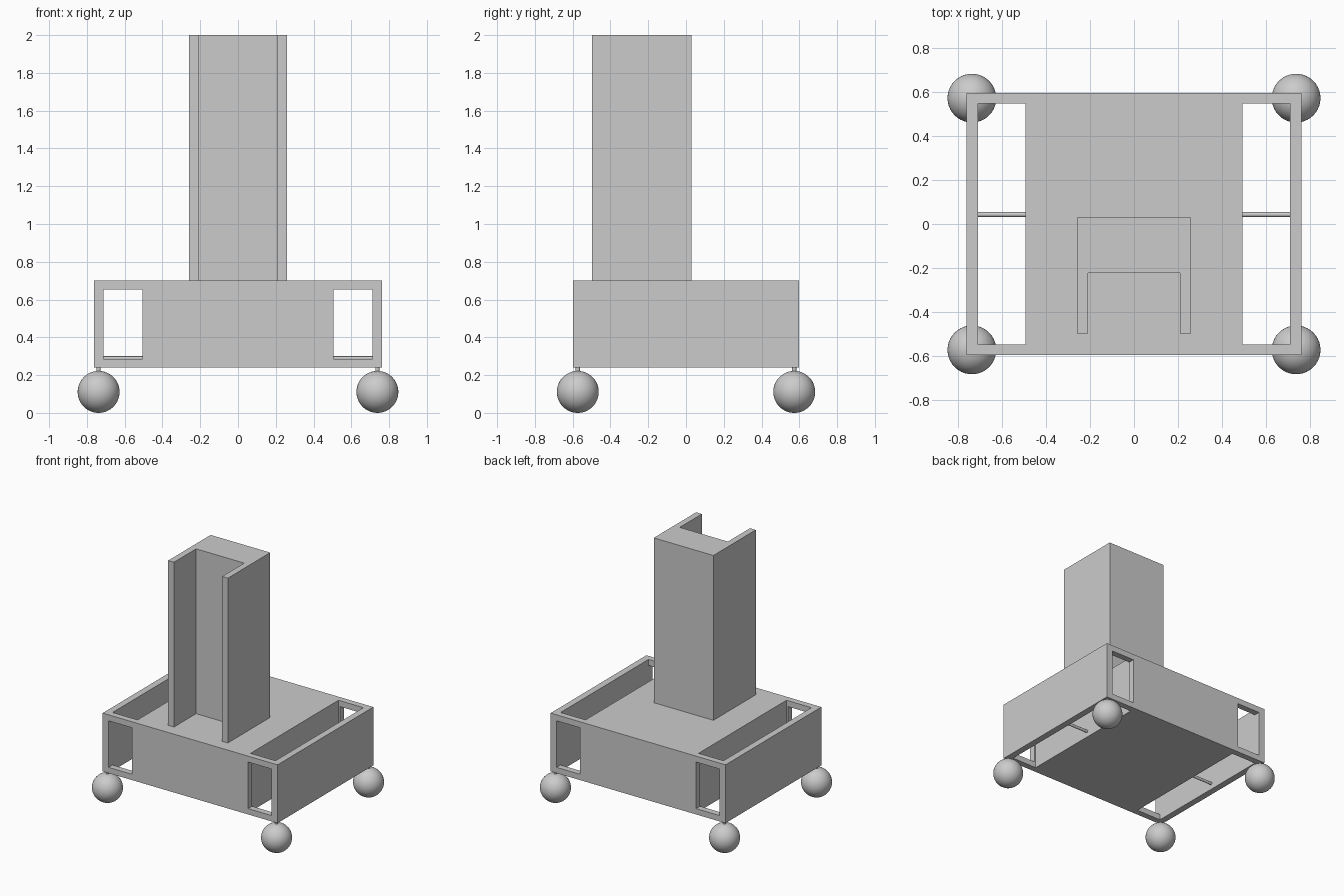
import bpy
import bmesh
from mathutils import Matrix, Vector

cube = bpy.data.objects.get("Cube")
if cube:
    bpy.data.objects.remove(cube, do_unlink=True)

grey = bpy.data.materials.new("plain_grey")
grey.use_nodes = True
colour = (0.6, 0.6, 0.6, 1)
grey.diffuse_color = colour
grey.node_tree.nodes["Principled BSDF"].inputs["Base Color"].default_value = colour


def finish(name, bm):
    """Turn a bmesh into a grey object."""
    bmesh.ops.recalc_face_normals(bm, faces=bm.faces)
    mesh = bpy.data.meshes.new(name)
    bm.to_mesh(mesh)
    bm.free()
    mesh.materials.append(grey)
    obj = bpy.data.objects.new(name, mesh)
    bpy.context.collection.objects.link(obj)
    return obj


def activate(obj):
    bpy.ops.object.select_all(action="DESELECT")
    obj.select_set(True)
    bpy.context.view_layer.objects.active = obj


def box(name, low, high):
    low, high = Vector(low), Vector(high)
    bm = bmesh.new()
    place = Matrix.Translation((low + high) / 2) @ Matrix.Diagonal((*(high - low), 1))
    bmesh.ops.create_cube(bm, size=1, matrix=place)
    return finish(name, bm)


def rod(name, centre, radius, length, axis):
    bm = bmesh.new()
    turn = Vector((0, 0, 1)).rotation_difference(Vector(axis)).to_matrix().to_4x4()
    bmesh.ops.create_cone(bm, cap_ends=True, segments=24, radius1=radius, radius2=radius,
                          depth=length, matrix=Matrix.Translation(centre) @ turn)
    obj = finish(name, bm)
    activate(obj)
    bpy.ops.object.shade_smooth_by_angle()
    return obj


def cut(target, cutter):
    cutter.hide_render = True
    mod = target.modifiers.new("cut", "BOOLEAN")
    mod.operation = "DIFFERENCE"
    mod.solver = "EXACT"
    mod.object = cutter
    activate(target)
    bpy.ops.object.modifier_apply(modifier=mod.name)
    bpy.data.objects.remove(cutter, do_unlink=True)


# Base: solid block with open side bays and windows at front and back
base_z, deck_z = 0.24, 0.70
base = box("base_frame", (-0.763, -0.597, base_z), (0.763, 0.597, deck_z))
for side in (-1, 1):
    inner, window, outer = sorted([0.493 * side, 0.506 * side, 0.711 * side], key=abs)
    cut(base, box("bay_cutter", (min(inner, outer), -0.548, 0.1),
                  (max(inner, outer), 0.548, 0.9)))
    cut(base, box("window_cutter", (min(window, outer), -0.7, 0.286),
                  (max(window, outer), 0.7, 0.653)))

# Column: upright channel, open toward the front
bm = bmesh.new()
half = [(0.26, 0.03), (0.26, -0.498), (0.21, -0.498), (0.21, -0.222)]
outline = half + [(-x, y) for x, y in reversed(half)]
face = bm.faces.new([bm.verts.new((x, y, deck_z)) for x, y in outline])
top = bmesh.ops.extrude_face_region(bm, geom=[face], use_keep_orig=True)
bmesh.ops.translate(bm, vec=(0, 0, 2 - deck_z),
                    verts=[v for v in top["geom"] if isinstance(v, bmesh.types.BMVert)])
finish("column", bm)

# Thin axle across each bay
for side, label in ((-1, "right"), (1, "left")):
    rod(label + "_axle", (0.602 * side, 0.043, 0.289), 0.011, 0.23, (1, 0, 0))

# Ball wheels with short stems under the corners
radius = 0.111
for x, side in ((-0.738, "right"), (0.738, "left")):
    for y, end in ((-0.573, "front"), (0.573, "back")):
        bm = bmesh.new()
        bmesh.ops.create_uvsphere(bm, u_segments=40, v_segments=24, radius=radius,
                                  matrix=Matrix.Translation((x, y, radius + 0.004)))
        ball = finish(f"{end}_{side}_ball_wheel", bm)
        activate(ball)
        bpy.ops.object.shade_smooth()
        rod(f"{end}_{side}_stem", (x, y, 0.23), 0.011, 0.03, (0, 0, 1))

# Rest the wheels on the floor
for obj in bpy.context.collection.objects:
    if obj.name.endswith("ball_wheel"):
        obj.location.z = -0.004
